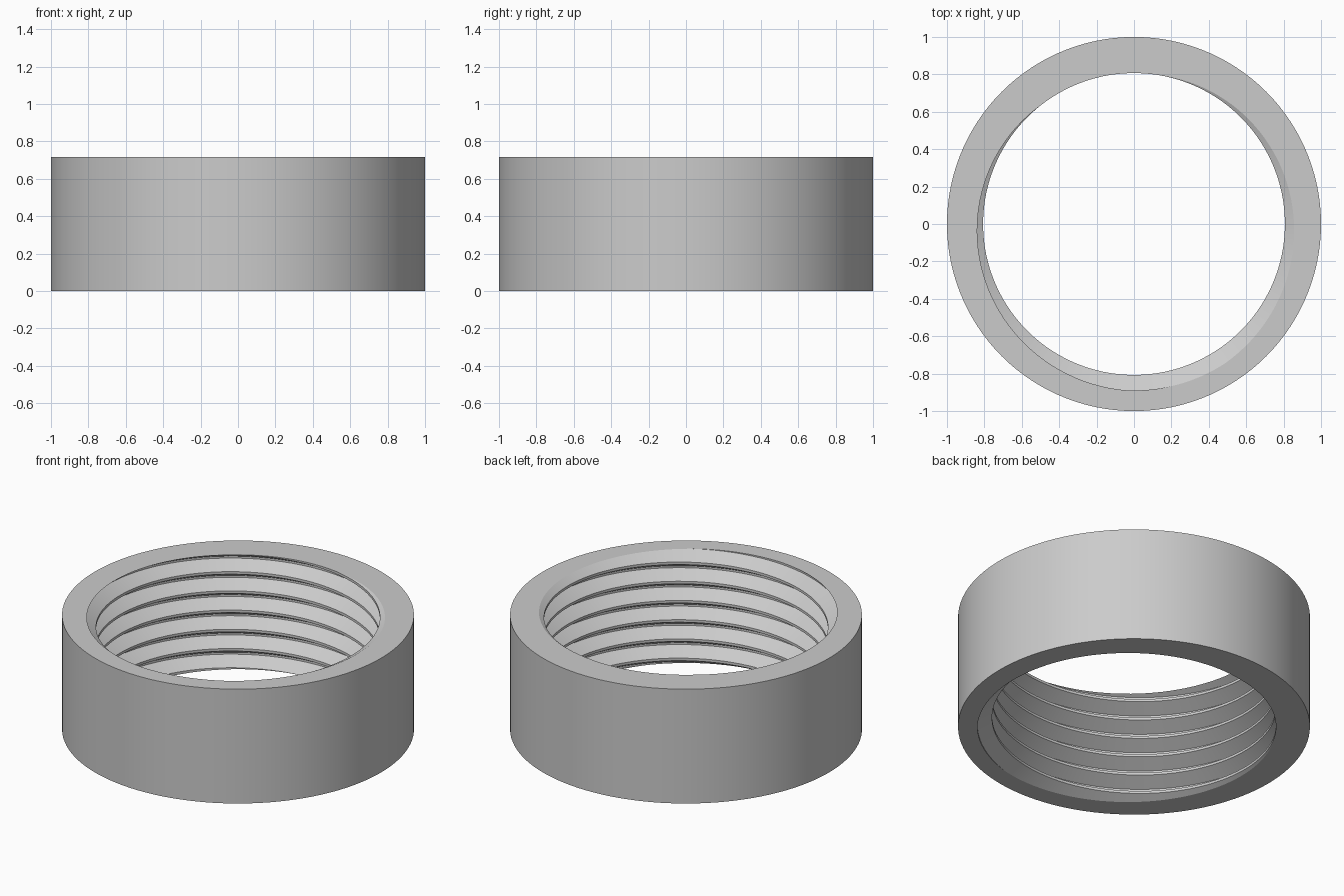
import bpy, bmesh
from math import cos, sin, tau, radians

cube = bpy.data.objects.get("Cube")
if cube:
    bpy.data.objects.remove(cube, do_unlink=True)

HEIGHT, OUTER, MINOR, MAJOR = 0.717, 1.0, 0.807, 0.89
PITCH, STEPS, TURNS = 0.1205, 120, 10
CREST, ROOT = 0.016, 0.012           # widths of the thread flats
EXIT = radians(105)                  # where the crest runs out at the top

grey = bpy.data.materials.new("light_grey")
grey.use_nodes = True
colour = (0.6, 0.6, 0.6, 1)
grey.diffuse_color = colour
grey.node_tree.nodes["Principled BSDF"].inputs["Base Color"].default_value = colour

bm = bmesh.new()

# Internal right-hand thread: one profile swept along a helix
profile = [(MINOR, -CREST / 2), (MINOR, CREST / 2),
           (MAJOR, PITCH / 2 - ROOT / 2), (MAJOR, PITCH / 2 + ROOT / 2)]
start = HEIGHT - (TURNS - 2) * PITCH
columns = []
for i in range(STEPS * TURNS + 1):
    a = EXIT + tau * i / STEPS
    z0 = start + PITCH * i / STEPS
    columns.append([bm.verts.new((r * cos(a), r * sin(a), z0 + dz)) for r, dz in profile])
for i in range(STEPS * (TURNS - 1)):
    left = columns[i] + [columns[i + STEPS][0]]
    right = columns[i + 1] + [columns[i + 1 + STEPS][0]]
    for j in range(len(profile)):
        bm.faces.new((left[j], left[j + 1], right[j + 1], right[j]))

# Trim the thread flush with both end faces
for z, direction in ((0, -1), (HEIGHT, 1)):
    bmesh.ops.bisect_plane(bm, geom=bm.verts[:] + bm.edges[:] + bm.faces[:], dist=1e-6,
                           plane_co=(0, 0, z), plane_no=(0, 0, direction), clear_outer=True)
bmesh.ops.delete(bm, geom=[v for v in bm.verts if not v.link_faces], context='VERTS')

# Outer wall
rings = [[bm.verts.new((OUTER * cos(tau * i / STEPS), OUTER * sin(tau * i / STEPS), z))
          for i in range(STEPS)] for z in (0, HEIGHT)]
for i in range(STEPS):
    k = (i + 1) % STEPS
    bm.faces.new((rings[0][i], rings[0][k], rings[1][k], rings[1][i]))

# Flat end faces between the wall and the trimmed thread
for z, direction in ((0, -1), (HEIGHT, 1)):
    rim = [e for e in bm.edges if e.is_boundary and all(abs(v.co.z - z) < 1e-4 for v in e.verts)]
    bmesh.ops.triangle_fill(bm, edges=rim, use_beauty=True, normal=(0, 0, direction))
bmesh.ops.recalc_face_normals(bm, faces=bm.faces[:])

mesh = bpy.data.meshes.new("threaded_ring")
bm.to_mesh(mesh)
bm.free()
ring = bpy.data.objects.new("threaded_ring", mesh)
bpy.context.collection.objects.link(ring)
mesh.materials.append(grey)

bpy.ops.object.select_all(action='DESELECT')
ring.select_set(True)
bpy.context.view_layer.objects.active = ring
bpy.ops.object.shade_smooth_by_angle(angle=radians(25))
